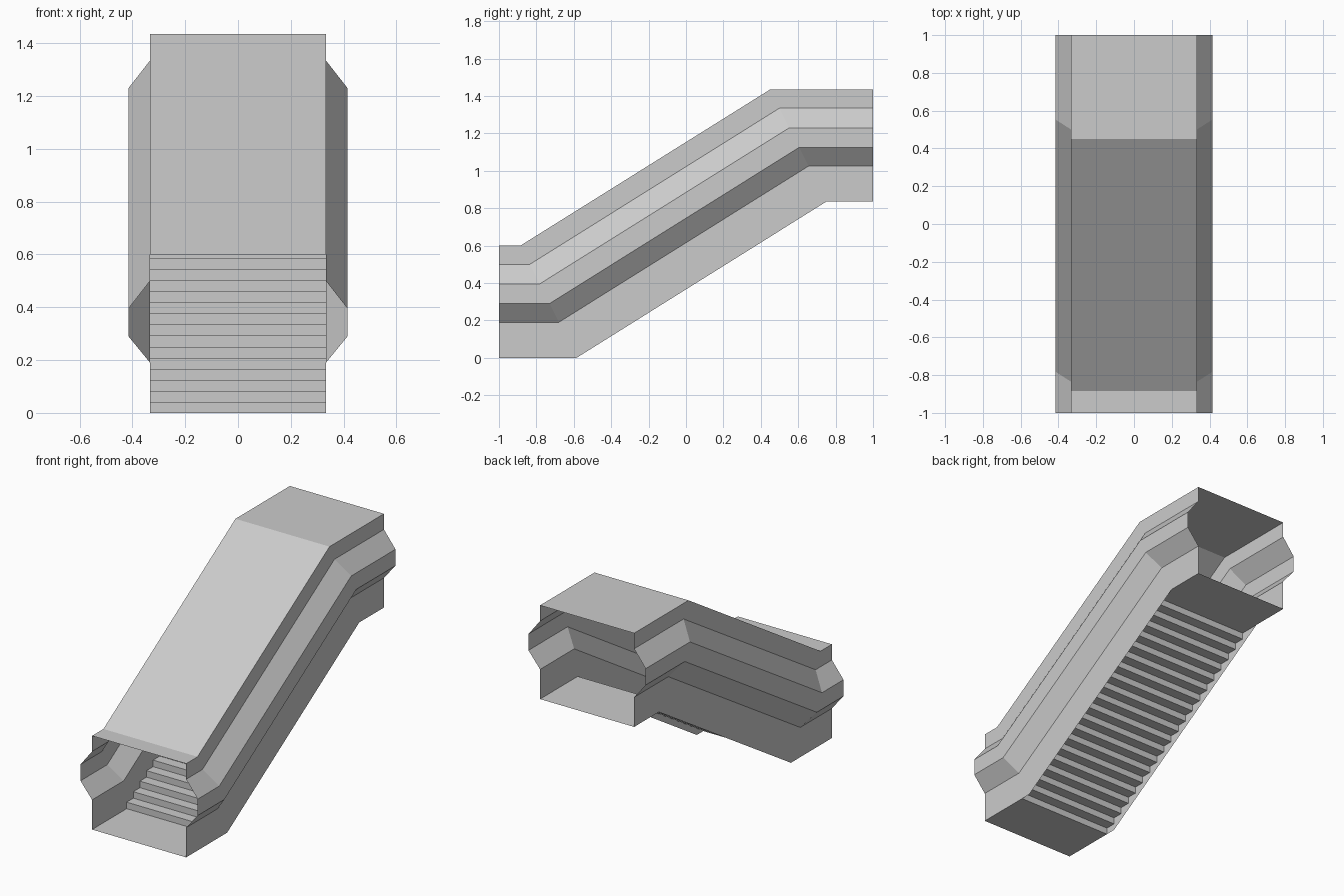
import bpy

cube = bpy.data.objects.get("Cube")
if cube:
    bpy.data.objects.remove(cube, do_unlink=True)

HALF_WIDTH, BULGE, RISE, STEPS = 0.333, 0.415, 0.835, 20

grey = bpy.data.materials.new("plain_grey")
grey.use_nodes = True
colour = (0.6, 0.6, 0.6, 1)
grey.diffuse_color = colour
grey.node_tree.nodes["Principled BSDF"].inputs["Base Color"].default_value = colour


def sheet(name, rows):
    """Flat-shaded quad sheet through equally long rows of points."""
    n = len(rows[0])
    verts = [p for row in rows for p in row]
    faces = [(r * n + c, r * n + c + 1, (r + 1) * n + c + 1, (r + 1) * n + c)
             for r in range(len(rows) - 1) for c in range(n - 1)]
    mesh = bpy.data.meshes.new(name)
    mesh.from_pydata(verts, [], faces)
    mesh.materials.append(grey)
    obj = bpy.data.objects.new(name, mesh)
    bpy.context.collection.objects.link(obj)
    return obj


def path(x, z):
    """Level, sloping, level run at one height; the bends lean with height."""
    return [(x, -1, z), (x, -0.585 - z / 2, z),
            (x, 0.75 - z / 2, z + RISE), (x, 1, z + RISE)]


# Walls with a ridge along each side, joined by the roof; both ends open
side = [(HALF_WIDTH, 0), (HALF_WIDTH, 0.19), (BULGE, 0.29),
        (BULGE, 0.395), (HALF_WIDTH, 0.5), (HALF_WIDTH, 0.6)]
section = side + [(-x, z) for x, z in reversed(side)]
sheet("walls_and_roof", [path(x, z) for x, z in section])

# Lower floor, thin stairs and upper floor
first, last = -0.65, 0.62
tread, riser = (last - first) / (STEPS - 1), RISE / STEPS
profile = [(-1, 0)]
for i in range(STEPS):
    y = first + i * tread
    profile += [(y, i * riser), (y, (i + 1) * riser)]
profile.append((1, RISE))
sheet("floor_and_stairs",
      [[(-HALF_WIDTH, y, z), (HALF_WIDTH, y, z)] for y, z in profile])
